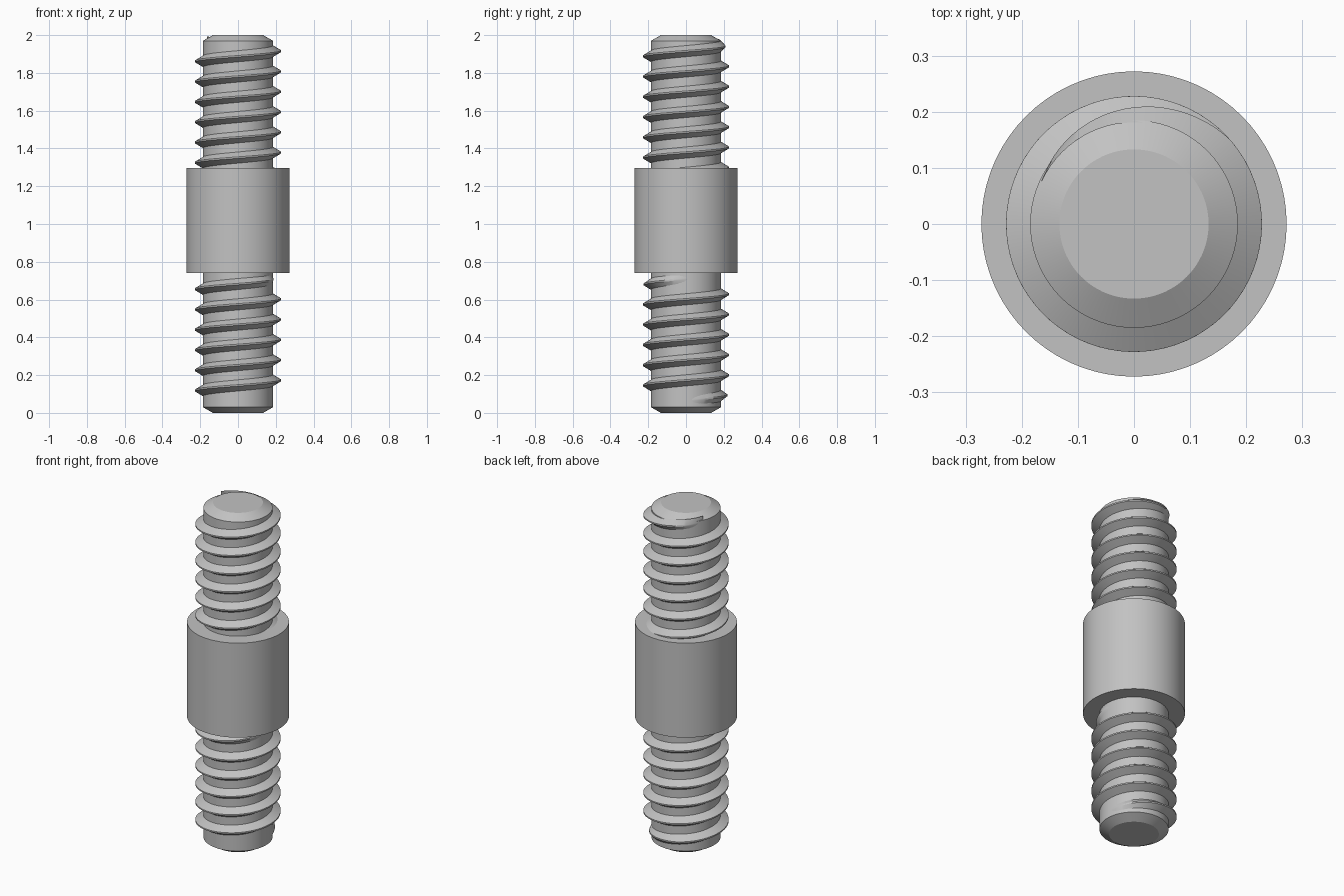
import bpy, bmesh, math

cube = bpy.data.objects.get("Cube")
if cube:
    bpy.data.objects.remove(cube, do_unlink=True)

SEGMENTS = 72
CORE, CREST, COLLAR = 0.185, 0.228, 0.272
PITCH = 0.1073
FADE = math.radians(113)

steel = bpy.data.materials.new("grey steel")
steel.use_nodes = True
grey = (0.54, 0.54, 0.54, 1)
steel.diffuse_color = grey
steel.node_tree.nodes["Principled BSDF"].inputs["Base Color"].default_value = grey


def finish(name, bm):
    """Turn a bmesh into a smooth shaded object with sharp edges kept."""
    bmesh.ops.recalc_face_normals(bm, faces=bm.faces)
    mesh = bpy.data.meshes.new(name)
    bm.to_mesh(mesh)
    bm.free()
    mesh.materials.append(steel)
    obj = bpy.data.objects.new(name, mesh)
    bpy.context.collection.objects.link(obj)
    bpy.ops.object.select_all(action="DESELECT")
    obj.select_set(True)
    bpy.context.view_layer.objects.active = obj
    bpy.ops.object.shade_smooth_by_angle(angle=math.radians(25))
    return obj


def bridge(bm, a, b, closed=True):
    """Join two rows of vertices with quads."""
    n = len(a)
    for i in range(n if closed else n - 1):
        j = (i + 1) % n
        bm.faces.new((a[i], a[j], b[j], b[i]))


def turned(name, profile):
    """Solid of revolution with flat ends from (radius, height) pairs."""
    bm = bmesh.new()
    rings = []
    for r, z in profile:
        angles = [math.tau * i / SEGMENTS for i in range(SEGMENTS)]
        rings.append([bm.verts.new((r * math.cos(t), r * math.sin(t), z)) for t in angles])
    for a, b in zip(rings, rings[1:]):
        bridge(bm, a, b)
    bm.faces.new(rings[0])
    bm.faces.new(rings[-1])
    return finish(name, bm)


def thread(name, z_at_zero, start, end, fade_in, fade_out):
    """Right-handed ridge swept up a helix, running out into the core."""
    bm = bmesh.new()
    steps = round((end - start) / math.tau * SEGMENTS)
    rows = []
    for s in range(steps + 1):
        t = start + (end - start) * s / steps
        grow = 1.0
        if fade_in:
            grow = min(grow, (t - start) / FADE)
        if fade_out:
            grow = min(grow, (end - t) / FADE)
        inner = CORE - 0.004
        crest = inner + (CREST - inner) * max(grow, 0.02)
        z = z_at_zero + PITCH * t / math.tau
        section = [(inner, -0.032), (crest, -0.004), (crest, 0.004), (inner, 0.032)]
        rows.append([bm.verts.new((r * math.cos(t), r * math.sin(t), z + dz))
                     for r, dz in section])
    for a, b in zip(rows, rows[1:]):
        bridge(bm, a, b)
    bm.faces.new(rows[0])
    bm.faces.new(rows[-1])
    return finish(name, bm)


# Chamfered rod running the full length
turned("core_rod", [(0.133, 0), (CORE, 0.03), (CORE, 1.97), (0.133, 2)])

# Plain sleeve around the middle
turned("middle_collar", [(COLLAR, 0.74), (COLLAR, 1.297)])

# Threads at both ends; the upper one starts inside the collar
thread("lower_thread", 0.065, 0, 6 * math.tau + 0.2, True, True)
thread("upper_thread", 1.915, -6.2 * math.tau, math.radians(155), False, True)
